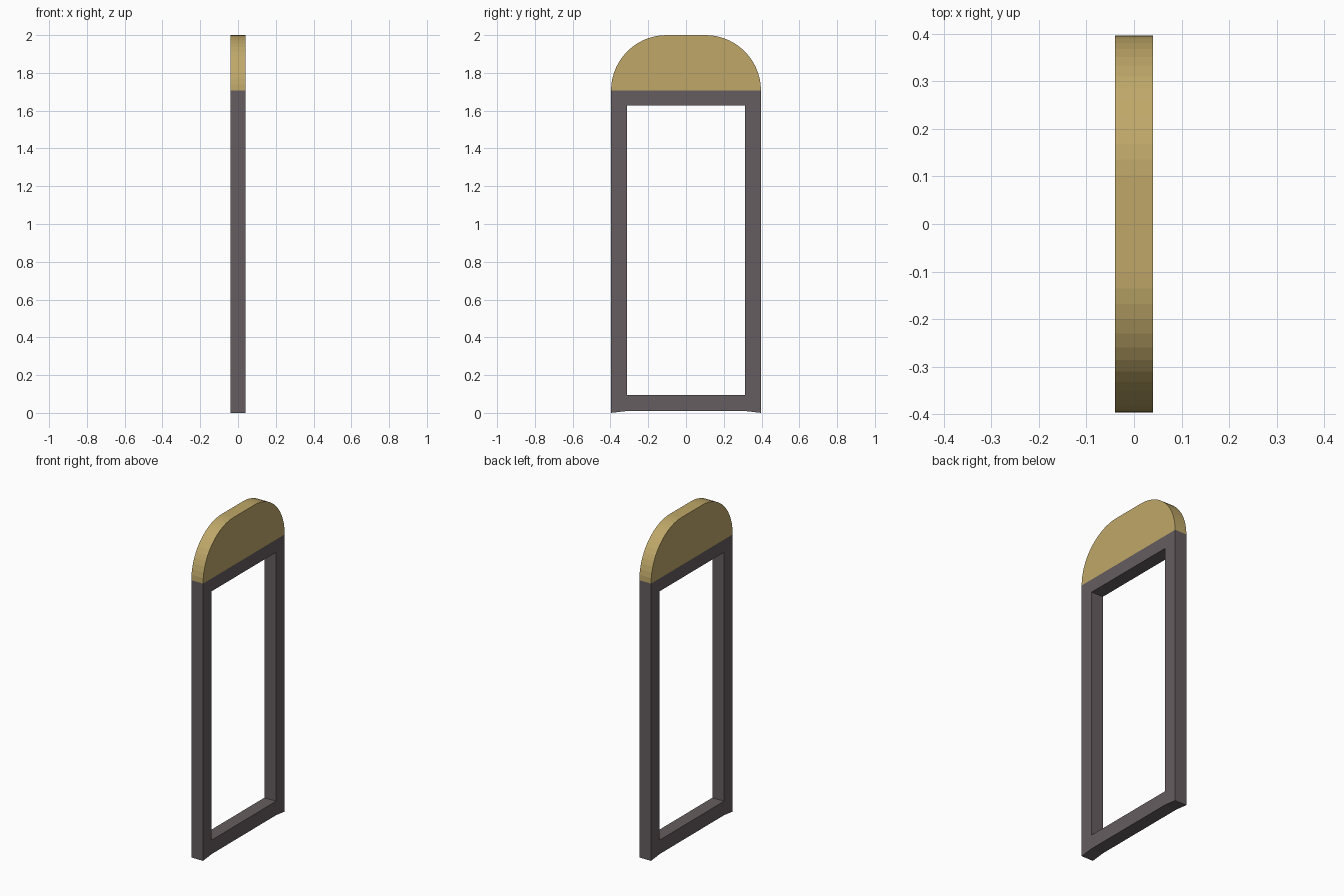
import bpy, bmesh, math

if "Cube" in bpy.data.objects:
    bpy.data.objects.remove(bpy.data.objects["Cube"])

W, D = 0.397, 0.04          # half width (y), half depth (x)
INNER = 0.313               # half width of the opening
SPRING, TOP = 1.706, 2.0    # base and top of the arched head
LIFT = 0.01                 # sill underside raised between the feet


def material(name, color):
    m = bpy.data.materials.new(name)
    m.diffuse_color = (*color, 1)
    m.use_nodes = True
    m.node_tree.nodes["Principled BSDF"].inputs["Base Color"].default_value = m.diffuse_color
    return m


def extrude(name, faces, mat):
    """Extrude flat y-z polygons through the depth in x."""
    bm = bmesh.new()
    for poly in faces:
        bm.faces.new([bm.verts.new((-D, y, z)) for y, z in poly])
    bmesh.ops.remove_doubles(bm, verts=bm.verts[:], dist=1e-5)
    res = bmesh.ops.extrude_face_region(bm, geom=bm.faces[:], use_keep_orig=True)
    new = [v for v in res["geom"] if isinstance(v, bmesh.types.BMVert)]
    bmesh.ops.translate(bm, verts=new, vec=(2 * D, 0, 0))
    bmesh.ops.recalc_face_normals(bm, faces=bm.faces[:])
    me = bpy.data.meshes.new(name)
    bm.to_mesh(me)
    bm.free()
    me.materials.append(mat)
    ob = bpy.data.objects.new(name, me)
    bpy.context.collection.objects.link(ob)
    return ob


# Rectangular frame: mitred ring of four quads, with slightly raised sill
outer = [(-W, 0), (W, 0), (W, SPRING), (-W, SPRING)]
inner = [(-INNER, 0.096), (INNER, 0.096), (INNER, 1.627), (-INNER, 1.627)]
sill = [(-INNER, LIFT), (INNER, LIFT)]
frame_faces = [
    [sill[0], sill[1], inner[1], inner[0]],
    [outer[0], sill[0], inner[0], inner[3], outer[3]],
    [sill[1], outer[1], outer[2], inner[2], inner[1]],
    [inner[3], inner[2], outer[2], outer[3]],
]
extrude("door_frame", frame_faces, material("dark_frame", (0.13, 0.11, 0.115)))

# Head panel with rounded upper corners
R, N = TOP - SPRING, 14
arc = [(W - R + R * math.cos(a), SPRING + R * math.sin(a))
       for a in (math.pi / 2 * i / N for i in range(N + 1))]
profile = arc + [(-y, z) for y, z in reversed(arc)]
extrude("arched_head_panel", [profile], material("gold_panel", (0.52, 0.39, 0.14)))
